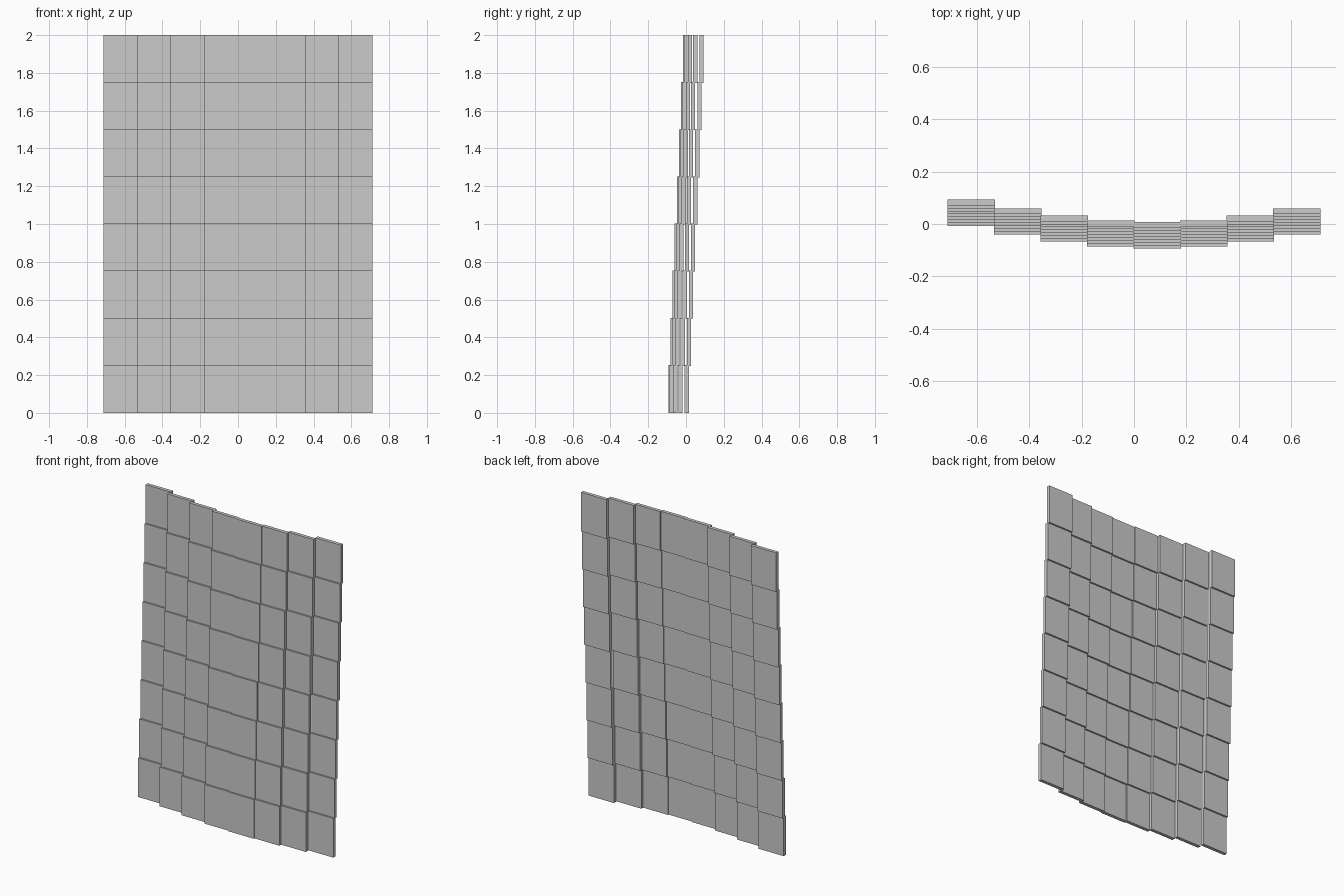
import bpy, math

if "Cube" in bpy.data.objects:
    bpy.data.objects.remove(bpy.data.objects["Cube"])

COLS, ROWS = 8, 8
PITCH_X, WIDTH = 0.1777, 0.1815      # tiles overlap slightly sideways
PITCH_Z, HEIGHT = 0.2494, 0.2542     # and slightly in height
STEP_Y, THICK = 0.0111, 0.0222       # each row sits half a thickness further back
BOW = 0.086                          # depth of the curved plan

grey = bpy.data.materials.new("plain grey")
grey.diffuse_color = (0.6, 0.6, 0.6, 1)
grey.use_nodes = True
grey.node_tree.nodes["Principled BSDF"].inputs["Base Color"].default_value = grey.diffuse_color


def add_tile(name, centre, size):
    bpy.ops.mesh.primitive_cube_add(size=1, location=centre)
    tile = bpy.context.object
    tile.name = name
    tile.scale = size
    bpy.ops.object.transform_apply(location=False, rotation=False, scale=True)
    tile.data.materials.append(grey)


# Curved, back-leaning wall of overlapping flat tiles
for col in range(COLS):
    x = (col - (COLS - 1) / 2) * PITCH_X
    bow = BOW * (1 - math.sin(math.pi * col / COLS))
    for row in range(ROWS):
        y = -0.093 + bow + row * STEP_Y + THICK / 2
        z = row * PITCH_Z + HEIGHT / 2
        add_tile(f"wall_tile_{row}_{col}", (x, y, z), (WIDTH, THICK, HEIGHT))
